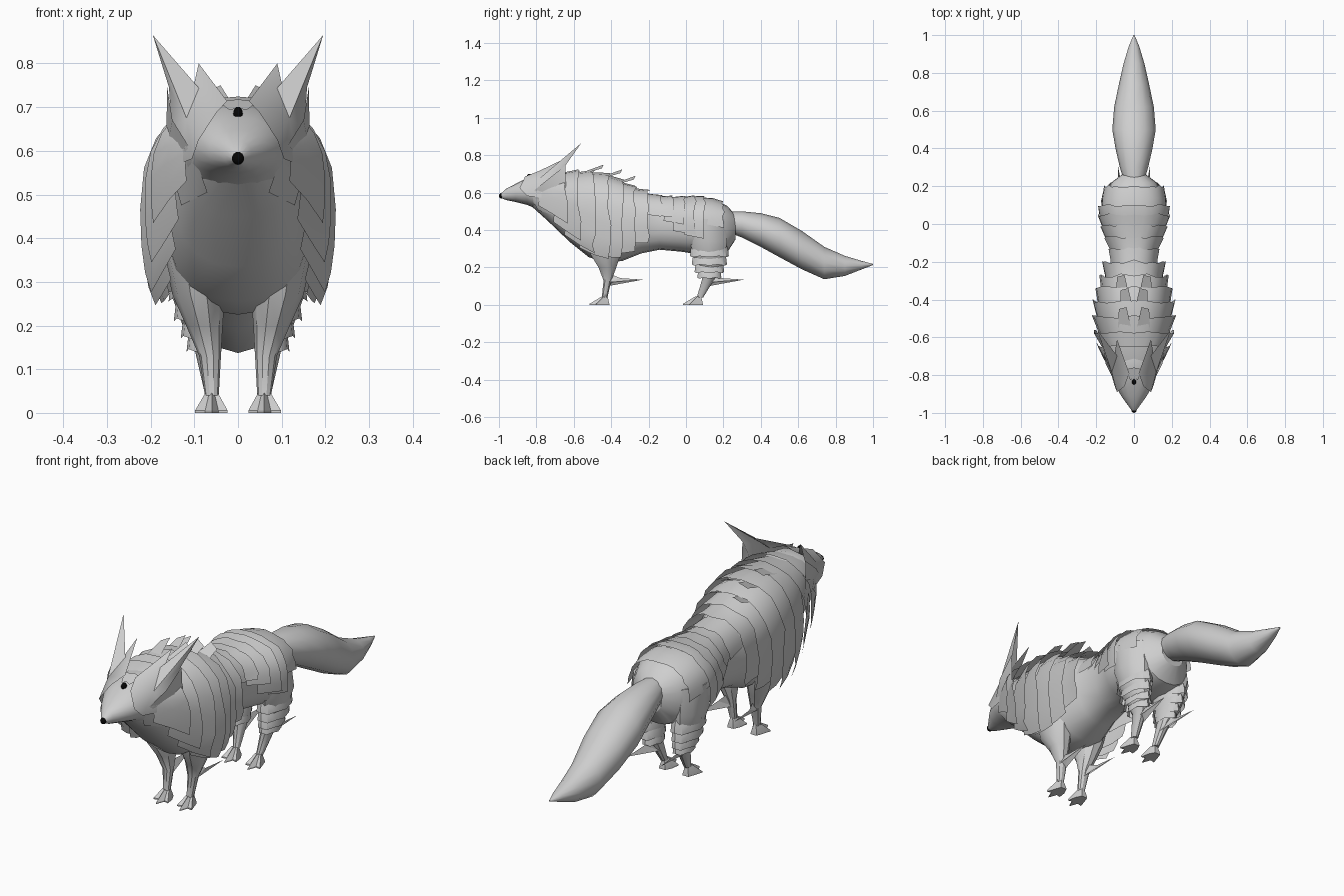
import bpy, bmesh, math, random
from math import sin, cos, pi, radians

random.seed(4)
cube = bpy.data.objects.get("Cube")
if cube:
    bpy.data.objects.remove(cube, do_unlink=True)


def material(name, rgb):
    m = bpy.data.materials.new(name)
    m.use_nodes = True
    m.diffuse_color = (*rgb, 1)
    m.node_tree.nodes["Principled BSDF"].inputs["Base Color"].default_value = (*rgb, 1)
    return m


FUR = material("pale grey fur", (0.62, 0.62, 0.62))
BLACK = material("black", (0.002, 0.002, 0.002))


def build(name, verts, faces, mat=FUR, mirror=False, angle=32, closed=True):
    me = bpy.data.meshes.new(name)
    me.from_pydata(verts, [], faces)
    bm = bmesh.new()
    bm.from_mesh(me)
    if mirror:
        geo = bmesh.ops.duplicate(bm, geom=bm.verts[:] + bm.edges[:] + bm.faces[:])["geom"]
        for g in geo:
            if isinstance(g, bmesh.types.BMVert):
                g.co.x = -g.co.x
        if not closed:
            bmesh.ops.reverse_faces(bm, faces=[g for g in geo if isinstance(g, bmesh.types.BMFace)])
    if closed:
        bmesh.ops.recalc_face_normals(bm, faces=bm.faces[:])
    bm.to_mesh(me)
    bm.free()
    me.materials.append(mat)
    ob = bpy.data.objects.new(name, me)
    bpy.context.collection.objects.link(ob)
    bpy.ops.object.select_all(action="DESELECT")
    ob.select_set(True)
    bpy.context.view_layer.objects.active = ob
    bpy.ops.object.shade_smooth_by_angle(angle=radians(angle))
    return ob


def grid_faces(rows, cols, wrap):
    return [(r * cols + c, r * cols + (c + 1) % cols, (r + 1) * cols + (c + 1) % cols, (r + 1) * cols + c)
            for r in range(rows - 1) for c in range(cols if wrap else cols - 1)]


def loft(name, rings, caps=True, **kw):
    n = len(rings[0])
    faces = grid_faces(len(rings), n, True)
    if caps:
        faces += [tuple(range(n)), tuple(range((len(rings) - 1) * n, len(rings) * n))]
    return build(name, [p for ring in rings for p in ring], faces, **kw)


def power(v, e):
    return math.copysign(abs(v) ** e, v)


def section(y, w, top, bot, n=20, e=0.85):
    return [(w * power(sin(2 * pi * i / n), e), y,
             (top + bot) / 2 + (top - bot) / 2 * power(cos(2 * pi * i / n), e)) for i in range(n)]


# Body, stations: y, half width, top, bottom
BODY = [(-0.84, .07, .66, .54), (-0.74, .125, .70, .45), (-0.62, .15, .70, .335), (-0.52, .17, .70, .255),
        (-0.43, .17, .69, .225), (-0.34, .15, .645, .235), (-0.24, .12, .60, .275), (-0.14, .105, .575, .295),
        (-0.03, .145, .57, .285), (0.07, .168, .575, .27), (0.16, .15, .56, .265), (0.22, .12, .53, .28),
        (0.265, .06, .48, .35)]
loft("body", [section(*s) for s in BODY])


def body_at(y):
    for a, b in zip(BODY, BODY[1:]):
        if y <= b[0]:
            t = max(0, (y - a[0]) / (b[0] - a[0]))
            return [a[k] + (b[k] - a[k]) * t for k in (1, 2, 3)]
    return BODY[-1][1:]


# Overlapping fur bands that wrap over the back and flare toward the rear
def fur_band(name, y0, y1, reach, lift, jag):
    cols, rows = 17, 3
    jitter = [random.uniform(-1, 1) * jag for _ in range(cols // 2 + 1)]
    verts = []
    for r in range(rows):
        f = r / (rows - 1)
        for c in range(cols):
            u = 2 * c / (cols - 1) - 1
            side = abs(u)
            t = side * radians(reach) * (1 + 0.05 * f)
            y = y0 + (y1 - y0) * f + jitter[abs(c - cols // 2)] * f
            w, top, bot = body_at(y0 + (y1 - y0) * f)
            out = 0.006 + lift * f
            x = power(sin(t), 0.85) if t < pi / 2 else 1 - 0.3 * ((t - pi / 2) / (pi / 2)) ** 2
            rise = out * (0.45 if t < pi / 2 else 0.1)
            z = (top + bot) / 2 + ((top - bot) / 2 + rise) * power(cos(t), 0.85)
            verts.append((math.copysign(1, u) * (w + out) * x, y - 0.03 * side * (1 - f), z))
    build(name, verts, [fc[::-1] for fc in grid_faces(rows, cols, False)], angle=28, closed=False)


MANE = [(-.76, -.64, 112), (-.68, -.57, 128), (-.62, -.49, 138), (-.54, -.41, 144),
        (-.46, -.34, 144), (-.38, -.27, 138), (-.31, -.20, 122)]
for i, (y0, y1, reach) in enumerate(MANE):
    fur_band(f"mane_band_{i + 1}", y0, y1, reach, 0.048, 0.012)
BACK = [(-.22, -.13, 75), (-.16, -.07, 75), (-.09, -.01, 85), (-.04, .05, 100), (.02, .10, 106), (.09, .20, 85)]
for i, (y0, y1, reach) in enumerate(BACK):
    fur_band(f"back_band_{i + 1}", y0, y1, reach, 0.022, 0.007)

# Loose tufts lifted along the spine
tufts, tuft_faces = [], []
for y, z, x in [(-.55, .71, .05), (-.45, .685, .04), (-.38, .65, .06)]:
    k = len(tufts)
    tufts += [(x - .035, y, z), (x + .035, y, z - .01), (x + .03, y + .10, z + .02), (x - .01, y + .11, z + .04)]
    tuft_faces.append((k, k + 1, k + 2, k + 3))
build("spine_tufts", tufts, tuft_faces, mirror=True, closed=False)

# Head with pointed muzzle
HEAD = [(-.988, .012, .597, .571), (-.96, .032, .622, .56), (-.91, .068, .648, .55), (-.85, .10, .678, .535),
        (-.79, .122, .70, .51), (-.73, .132, .712, .465), (-.66, .125, .705, .45)]
loft("head", [section(*s, n=16, e=0.95) for s in HEAD], angle=40)

# Large ears that run into the cheeks, one broad sheet each side of the face
ear = [(.118, -.785, .675), (.105, -.85, .582), (.09, -.89, .625), (.05, -.86, .687), (.025, -.79, .714),
       (.09, -.61, .80), (.088, -.70, .742), (.195, -.56, .865), (.158, -.645, .745), (.152, -.69, .65), (.135, -.74, .57)]
build("ears", ear, [(0, i, i + 1) for i in range(1, 10)] + [(0, 10, 1)], mirror=True, closed=False, angle=60)
ruff = [(.10, -.84, .59), (.15, -.74, .67), (.162, -.645, .745), (.165, -.64, .60), (.13, -.69, .475), (.07, -.79, .505)]
build("cheek_ruffs", ruff, [(0, 1, 3), (1, 2, 3), (0, 3, 4), (0, 4, 5)], mirror=True, closed=False, angle=50)


# Nose and forehead eye
def ball(name, center, size):
    rings = [[(center[0] + size[0] * sin(a) * cos(2 * pi * k / 12), center[1] + size[1] * sin(a) * sin(2 * pi * k / 12),
               center[2] + size[2] * cos(a)) for k in range(12)] for a in [pi * (i + .1) / 8.2 for i in range(9)]]
    loft(name, rings, mat=BLACK, angle=60)


ball("nose", (0, -.986, .583), (.014, .014, .015))
ball("forehead_eye", (0, -.836, .686), (.011, .015, .015))
lid = [(0, -.815, .697), (.02, -.825, .694), (.045, -.77, .712), (0, -.76, .718)]
build("brow", lid, [(0, 1, 2, 3)], mirror=True, closed=False)


# Legs, stations: z, x, y, x radius, y radius
def leg(name, stations, n=10):
    loft(name, [[(x + rx * cos(2 * pi * k / n), y + ry * sin(2 * pi * k / n), z) for k in range(n)]
                for z, x, y, rx, ry in stations], mirror=True)


leg("front_legs", [(.36, .10, -.43, .07, .10), (.27, .09, -.43, .06, .085), (.20, .077, -.42, .042, .05),
                   (.13, .064, -.42, .025, .022), (.04, .06, -.435, .016, .016)])
leg("hind_legs", [(.46, .10, .10, .07, .11), (.34, .10, .12, .075, .105), (.25, .095, .125, .05, .085),
                  (.19, .085, .13, .038, .06), (.14, .07, .12, .028, .035), (.04, .06, .075, .015, .018)])


# Splayed feet with three toes, and long spurs behind the ankles
def foot(name, y):
    base = [(.045, .02), (.03, -.01), (.024, -.05), (.045, -.045), (.06, -.085),
            (.075, -.045), (.098, -.05), (.085, -.01), (.075, .02)]
    low = [(x, y + dy, 0) for x, dy in base]
    mid = [(x, y + dy, .006) for x, dy in base]
    top = [(.06 + (x - .06) * .4, y + .005 + dy * .3, .045) for x, dy in base]
    loft(name, [low, mid, top], mirror=True, angle=20)


def spur(name, y):
    pts = [(.06, y, .17), (.05, y, .10), (.08, y, .12), (.08, y + .07, .143), (.085, y + .19, .135)]
    build(name, pts, [(0, 1, 3), (0, 3, 2), (1, 2, 3), (1, 3, 4), (2, 4, 3)], mirror=True)


for part, fy, sy in [("front", -.43, -.42), ("hind", .07, .12)]:
    foot(part + "_feet", fy)
    spur(part + "_spurs", sy)

# Flared cuffs on the hind legs
for i, (z, x, r, ry) in enumerate([(.29, .10, .055, .10), (.245, .095, .048, .09), (.205, .085, .042, .075), (.175, .078, .036, .06)]):
    n = 12
    rings = [[(x + (r + g) * cos(2 * pi * k / n), .125 + (ry + g) * sin(2 * pi * k / n), h + .006 * (k % 2))
              for k in range(n)] for g, h in [(-.012, z + .03), (0, z), (.004, z - .035)]]
    loft(f"hind_cuff_{i + 1}", rings, caps=False, mirror=True)

# Bushy tail
TAIL = [(.22, .05, .50, .39), (.30, .075, .50, .36), (.40, .098, .49, .31), (.50, .115, .465, .255),
        (.62, .105, .395, .19), (.74, .08, .31, .137), (.85, .055, .262, .155), (.94, .028, .235, .19),
        (1.0, .003, .219, .213)]
loft("tail", [section(*s, n=12, e=1) for s in TAIL], angle=40)
